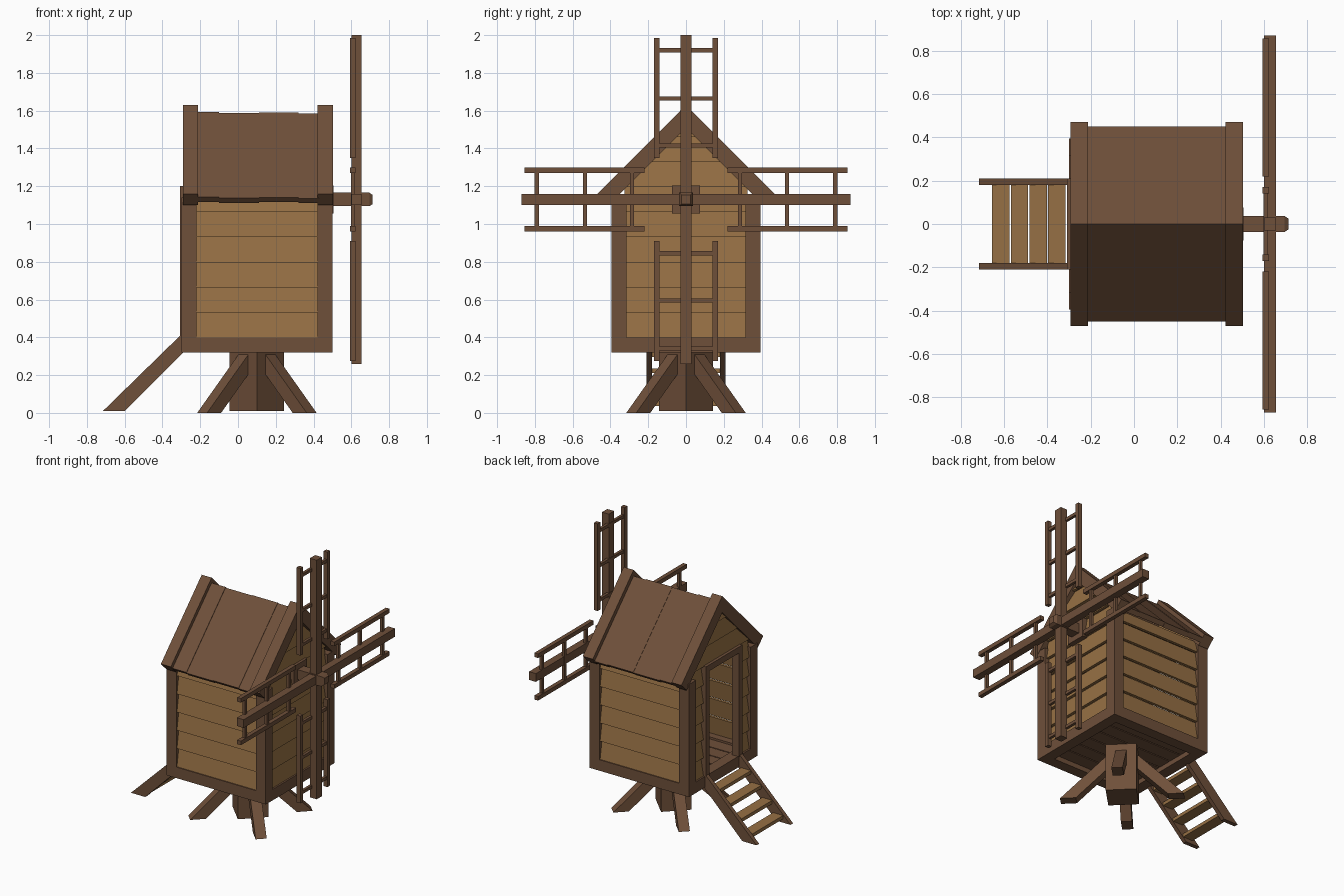
import bpy, bmesh, math
from mathutils import Matrix, Vector

if "Cube" in bpy.data.objects:
    bpy.data.objects.remove(bpy.data.objects["Cube"])


def material(name, rgb):
    m = bpy.data.materials.new(name)
    m.diffuse_color = (*rgb, 1)
    m.use_nodes = True
    m.node_tree.nodes["Principled BSDF"].inputs["Base Color"].default_value = m.diffuse_color
    return m


BROWN = material("dark timber", (0.158, 0.079, 0.042))
TAN = material("light planks", (0.305, 0.162, 0.058))


def loft(a, b):
    """Solid between two matching loops, as (points, faces)."""
    n = len(a)
    faces = [tuple(range(n)), tuple(range(n, 2 * n))]
    faces += [(i, (i + 1) % n, n + (i + 1) % n, n + i) for i in range(n)]
    return [Vector(p) for p in list(a) + list(b)], faces


def box(x0, x1, y0, y1, z0, z1):
    loop = [(x0, y0), (x1, y0), (x1, y1), (x0, y1)]
    return loft([(x, y, z0) for x, y in loop], [(x, y, z1) for x, y in loop])


def along_x(yz, x0, x1):
    return loft([(x0, y, z) for y, z in yz], [(x1, y, z) for y, z in yz])


def along_y(xz, y0, y1):
    return loft([(x, y0, z) for x, z in xz], [(x, y1, z) for x, z in xz])


def moved(solid, matrix):
    return [matrix @ p for p in solid[0]], solid[1]


def part(name, solids, mat):
    bm = bmesh.new()
    for pts, faces in solids:
        vs = [bm.verts.new(p) for p in pts]
        for f in faces:
            bm.faces.new([vs[i] for i in f])
    bmesh.ops.recalc_face_normals(bm, faces=bm.faces)
    me = bpy.data.meshes.new(name)
    bm.to_mesh(me)
    bm.free()
    me.materials.append(mat)
    ob = bpy.data.objects.new(name, me)
    bpy.context.collection.objects.link(ob)
    return ob


XC = 0.10              # middle of the cabin
AX = 1.13              # height of the axle
X0, X1, Y = -0.30, 0.50, 0.395

# Central trestle post, turned 45 degrees
turn = Matrix.Translation((XC, 0, 0)) @ Matrix.Rotation(math.pi / 4, 4, 'Z')
part("trestle_post", [moved(box(-.102, .102, -.102, .102, .01, .36), turn)], BROWN)

# Four diagonal struts
strut = along_y([(.305, 0), (.41, 0), (.06, .35), (-.045, .35)], -.037, .037)
part("trestle_legs", [moved(strut, turn @ Matrix.Rotation(k * math.pi / 2, 4, 'Z'))
                      for k in range(4)], BROWN)

# Cabin frame: corner posts and sill
part("corner_posts", [box(x, x + .08, y, y + .08, .40, 1.14)
                      for x in (X0, X1 - .08) for y in (-Y, Y - .08)], BROWN)
part("sill_frame", [box(X0, X1, y, y + .08, .32, .40) for y in (-Y, Y - .08)] +
     [box(x, x + .08, -Y + .08, Y - .08, .32, .40) for x in (X0, X1 - .08)], BROWN)
part("top_plates", [box(X0 + .08, X1 - .08, y, y + .05, 1.08, 1.13)
                    for y in (-.36, .31)], BROWN)

# Floor planks
w = 0.64 / 6
part("floor", [box(X0 + .07, X1 - .07, -.32 + i * w + .004, -.32 + (i + 1) * w - .004,
                   .355, .385) for i in range(6)], BROWN)

# Overlapping side planks, tilted out at the lower edge
H = 0.1325
LOW, HIGH, THICK = 0.388, 0.366, 0.02
rows = [(.40 + i * H, .40 + (i + 1) * H) for i in range(9)]
side = []
for s in (-1, 1):
    for z0, z1 in rows[:6]:
        z1 = min(z1, 1.15)
        side.append(along_x([(s * LOW, z0), (s * HIGH, z1), (s * (HIGH - THICK), z1),
                             (s * (LOW - THICK), z0)], X0 + .075, X1 - .075))
part("side_planks", side, TAN)


# Gable planks, narrowed to follow the roof slope
def gable_plank(xl, xh, inward, y0, y1, z0, z1):
    def limit(y, z):
        m = max(1.555 - z, 0.002)
        return max(-m, min(m, y))

    def ring(y_index):
        y = (y0, y1)[y_index]
        return [(xl, limit(y, z0), z0), (xh, limit(y, z1), z1),
                (xh + inward, limit(y, z1), z1), (xl + inward, limit(y, z0), z0)]
    return loft(ring(0), ring(1))


front_gable, door_gable = [], []
for z0, z1 in rows:
    z1 = min(z1, 1.55)
    front_gable.append(gable_plank(X1 - .012, X1 - .034, -THICK, -.325, .325, z0, z1))
    if z0 < 1.1:
        spans = [(-.325, -.185), (.185, .325)]
    else:
        spans = [(-.325, .325)]
    for a, b in spans:
        door_gable.append(gable_plank(X0 + .012, X0 + .034, THICK, a, b, z0, z1))
part("sail_side_gable_planks", front_gable, TAN)
part("door_side_gable_planks", door_gable, TAN)

# Door frame
part("door_frame", [box(-.308, -.25, y, y + .04, .40, 1.16) for y in (-.21, .17)] +
     [box(-.308, -.25, -.21, .21, 1.155, 1.20)], BROWN)


# Roof slopes and heavier verge boards
def slope(s, apex, eave, depth, x0, x1):
    d = depth / math.sqrt(2)
    k = (apex - 1.16) / .47 if depth > .05 else 1.0
    return along_x([(0, apex), (s * eave, apex - k * eave),
                    (s * (eave - d), apex - k * eave - d), (0, apex - 2 * d)], x0, x1)


planks = [(-.215, -.10, 1.592), (-.10, .11, 1.587), (.11, .32, 1.590), (.32, .43, 1.586)]
part("roof_planks", [slope(s, z, .45, .035, a, b)
                     for s in (-1, 1) for a, b, z in planks], BROWN)
part("verge_boards", [slope(s, 1.63, .47, .085, a, a + .08)
                      for s in (-1, 1) for a in (-.292, .422)], BROWN)

# Windshaft with a chamfered nose, and its bearing block


def square(x, r):
    return [(x, -r, AX - r), (x, r, AX - r), (x, r, AX + r), (x, -r, AX + r)]


part("windshaft", [loft(square(-.02, .036), square(.695, .036)),
                   loft(square(.695, .036), square(.713, .024))], BROWN)
part("bearing_block", [box(.44, .505, -.075, .075, AX - .075, AX + .075)], BROWN)

# Sails: one arm with a lattice, repeated around the shaft
arm = [box(.60, .655, -.03, .03, 0, .87)]
arm += [box(.592, .622, y - .015, y + .015, .22, .855) for y in (-.155, .155)]
arm += [box(.597, .617, -.15, .15, z - .011, z + .011) for z in (.285, .535, .79)]
for k, name in enumerate(("top", "left", "bottom", "right")):
    m = Matrix.Translation((0, 0, AX)) @ Matrix.Rotation(k * math.pi / 2, 4, 'X')
    part(name + "_sail", [moved(s, m) for s in arm], BROWN)

# Stairs to the door
string = [(-.715, .01), (-.60, .01), (-.285, .325), (-.285, .43)]
part("stair_stringers", [along_y(string, y, y + .03) for y in (-.21, .18)], BROWN)
part("stair_treads", [box(x - .04, x + .04, -.185, .185, x + .652, x + .677)
                      for x in (-.615, -.528, -.441, -.357)], TAN)
